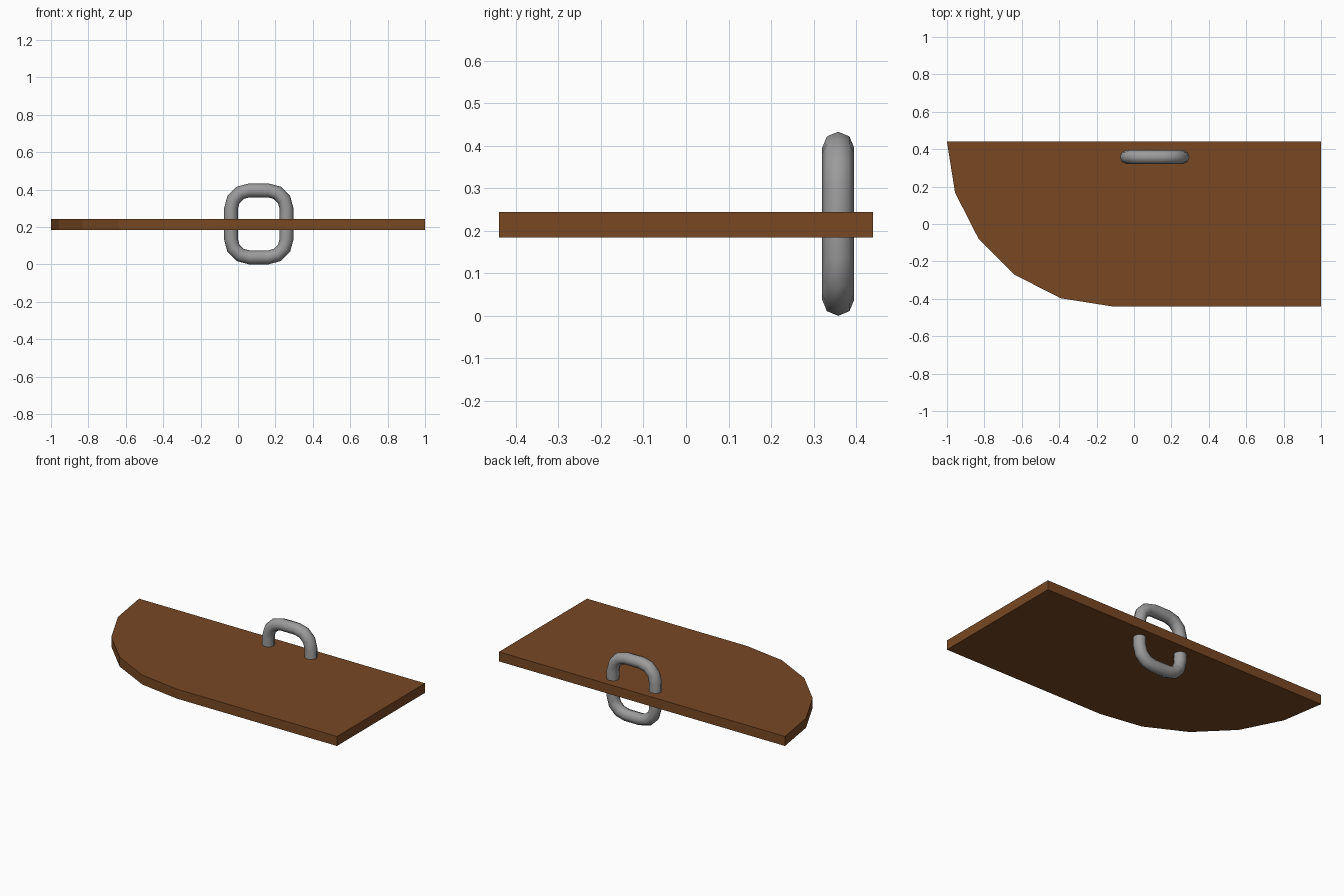
import bpy, bmesh, math

if "Cube" in bpy.data.objects:
    bpy.data.objects.remove(bpy.data.objects["Cube"])


def material(name, rgb):
    m = bpy.data.materials.new(name)
    m.diffuse_color = (*rgb, 1)
    m.use_nodes = True
    m.node_tree.nodes["Principled BSDF"].inputs["Base Color"].default_value = m.diffuse_color
    return m


def make_object(name, bm, mat):
    bmesh.ops.recalc_face_normals(bm, faces=bm.faces[:])
    me = bpy.data.meshes.new(name)
    bm.to_mesh(me)
    bm.free()
    me.materials.append(mat)
    ob = bpy.data.objects.new(name, me)
    bpy.context.collection.objects.link(ob)
    return ob


wood = material("brown wood", (0.19, 0.065, 0.017))
metal = material("grey metal", (0.33, 0.33, 0.33))

# Board: rectangle with one large quarter-round corner of five facets
Z0, Z1, R = 0.184, 0.244, 0.88
outline = [(1, -0.44), (1, 0.44)]
for i in range(6):
    a = math.radians(18 * i)
    outline.append((-0.12 - R * math.cos(a), 0.44 - R * math.sin(a)))
bm = bmesh.new()
base = bm.faces.new([bm.verts.new((x, y, Z0)) for x, y in outline])
top = bmesh.ops.extrude_face_region(bm, geom=[base], use_keep_orig=True)["geom"]
bmesh.ops.translate(bm, vec=(0, 0, Z1 - Z0),
                    verts=[v for v in top if isinstance(v, bmesh.types.BMVert)])
make_object("board", bm, wood)

# Handle ring: round tube swept along a rounded rectangle through the board
CX, CY, CZ = 0.111, 0.358, 0.2165
HALF_X, HALF_Z = 0.051, 0.0815      # corner arc centres
BEND, TUBE, SIDES = 0.0975, 0.0375, 8
bm = bmesh.new()
rings = []
for corner, (sx, sz) in enumerate([(1, 1), (-1, 1), (-1, -1), (1, -1)]):
    for step in range(4):
        a = math.radians(corner * 90 + step * 30)
        ring = []
        for k in range(SIDES):
            t = math.tau * k / SIDES
            r = BEND + TUBE * math.cos(t)
            ring.append(bm.verts.new((CX + sx * HALF_X + r * math.cos(a),
                                      CY + TUBE * math.sin(t),
                                      CZ + sz * HALF_Z + r * math.sin(a))))
        rings.append(ring)
for i, ring in enumerate(rings):
    nxt = rings[(i + 1) % len(rings)]
    for k in range(SIDES):
        j = (k + 1) % SIDES
        bm.faces.new((ring[k], ring[j], nxt[j], nxt[k]))
for f in bm.faces:
    f.smooth = True
make_object("handle_ring", bm, metal)
